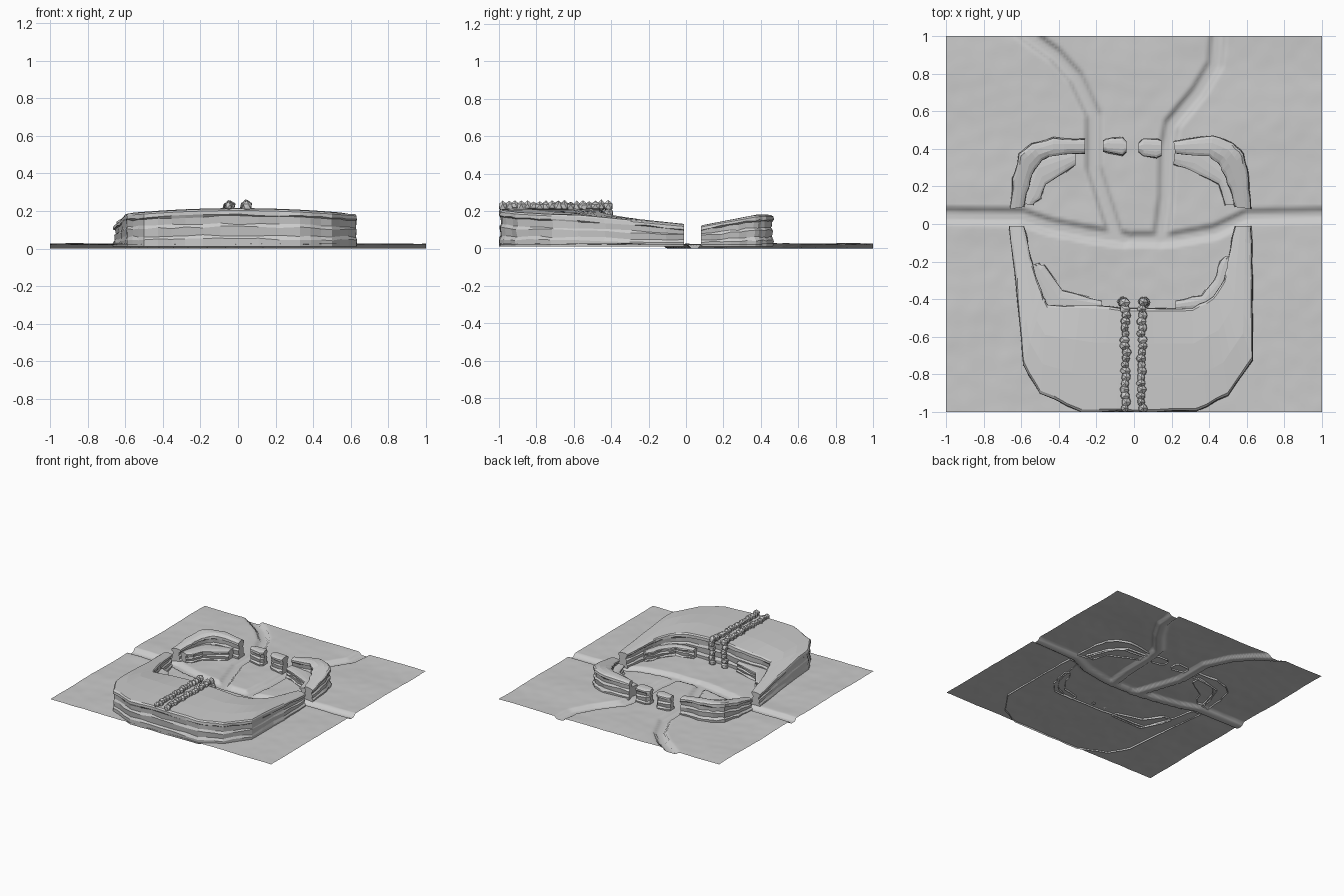
import bpy, bmesh, math, random
from mathutils import Vector, noise

if "Cube" in bpy.data.objects:
    bpy.data.objects.remove(bpy.data.objects["Cube"])

random.seed(4)
mat = bpy.data.materials.new("stone grey")
mat.diffuse_color = (0.6, 0.6, 0.6, 1)
mat.use_nodes = True
mat.node_tree.nodes["Principled BSDF"].inputs["Base Color"].default_value = mat.diffuse_color


def finish(bm, name, smooth=False):
    bmesh.ops.recalc_face_normals(bm, faces=bm.faces)
    me = bpy.data.meshes.new(name)
    for f in bm.faces:
        f.smooth = smooth
    bm.to_mesh(me)
    bm.free()
    me.materials.append(mat)
    ob = bpy.data.objects.new(name, me)
    bpy.context.collection.objects.link(ob)
    return ob


# Ground sheet with sunken stream beds
streams = [
    ([(.45, 1.05), (.43, .85), (.34, .7), (.2, .53), (.175, .4), (.17, .15), (.14, -.08)], .04),
    ([(-.63, 1.05), (-.42, .9), (-.31, .78), (-.215, .58), (-.215, .3), (-.15, .1), (-.1, -.05)], .04),
    ([(-1.05, .045), (-.6, .04), (-.45, -.01), (-.25, -.05), (-.05, -.08)], .04),
    ([(1.05, .05), (.6, .04), (.43, -.04), (.2, -.08), (0, -.08)], .035),
]


def seg_dist(p, a, b):
    a, b = Vector(a), Vector(b)
    d = b - a
    t = max(0, min(1, (p - a).dot(d) / d.length_squared))
    return (p - a - d * t).length


def ground_z(x, y):
    p = Vector((x, y))
    z = .026 + .007 * noise.noise(Vector((x * 3, y * 3, 1))) + .002 * noise.noise(Vector((x * 12, y * 12, 5)))
    d = min(seg_dist(p, a, b) - w for pts, w in streams for a, b in zip(pts, pts[1:]))
    t = max(0, min(1, (.008 - d) / .024))
    t = t * t * (3 - 2 * t)
    return z * (1 - t) + .003 * t


bm = bmesh.new()
bmesh.ops.create_grid(bm, x_segments=130, y_segments=130, size=1)
for v in bm.verts:
    v.co.z = ground_z(v.co.x, v.co.y)
low = min(v.co.z for v in bm.verts)
for v in bm.verts:
    v.co.z -= low
ground = finish(bm, "ground", True)
# keep the sheet facing up
if ground.data.polygons[0].normal.z < 0:
    ground.data.flip_normals()


# Layered cliff built between an outer and an inner rim line
def resample(pts, step):
    out = []
    for a, b in zip(pts, pts[1:]):
        out += [Vector(a).lerp(Vector(b), i / step) for i in range(step)]
    return out + [Vector(pts[-1])]


LAYERS = [(0, 0), (.2, -.004), (.3, .008), (.52, .002), (.6, .012), (.8, .008), (.84, -.002), (.95, 0), (1, .012)]


def cliff(name, outer, inner, height, step=3):
    bm = bmesh.new()
    rows = []
    for o, i in zip(resample(outer, step), resample(inner, step)):
        d = (i - o).normalized()
        j = random.uniform(-.004, .004)

        def side(rim, d):
            pts = []
            for t, off in LAYERS:
                q = rim + d * (off + j + random.uniform(-.002, .002))
                h = height(rim.x, rim.y)
                z = .01 + (h - .01) * t
                if 0 < t < .95:
                    z += random.uniform(-.005, .005)
                pts.append((q.x, max(-1, q.y), z))
            return pts
        mids = []
        for k in (.33, .66):
            q = o.lerp(i, k)
            mids.append((q.x, q.y, height(q.x, q.y) + .003))
        row = side(o, d) + mids + side(i, -d)[::-1]
        rows.append([bm.verts.new(c) for c in row])
    for a, b in zip(rows, rows[1:]):
        for k in range(len(a) - 1):
            bm.faces.new((a[k], a[k + 1], b[k + 1], b[k]))
    bm.faces.new(rows[0])
    bm.faces.new(rows[-1][::-1])
    return finish(bm, name)


def front_h(x, y):
    s = max(0, min(1, (y + .62) / .62))
    return .212 - .03 * min(1, (abs(x) / .62) ** 2) - .06 * s * min(1, abs(x) / .5)


def back_h(x, y):
    return .12 + .058 * min(1, max(0, (y - .08) / .3)) - .03 * max(0, 1 - (abs(x) - .2) / .2)


# Front plateau with two arms
cliff("front_plateau",
      [(-.66, -.01), (-.63, -.3), (-.6, -.62), (-.59, -.75), (-.5, -.9), (-.28, -.995), (0, -1),
       (.33, -.995), (.5, -.91), (.63, -.72), (.63, -.3), (.62, -.01)],
      [(-.59, -.01), (-.55, -.18), (-.52, -.28), (-.48, -.39), (-.46, -.43), (-.2, -.44), (0, -.45),
       (.31, -.45), (.42, -.39), (.48, -.3), (.5, -.2), (.54, -.01)], front_h)

# Back corner ridges
cliff("back_left_ridge",
      [(-.655, .08), (-.645, .24), (-.61, .37), (-.54, .425), (-.43, .455), (-.26, .45)],
      [(-.59, .09), (-.56, .2), (-.53, .29), (-.49, .34), (-.43, .365), (-.26, .375)], back_h)
cliff("back_right_ridge",
      [(.62, .08), (.61, .24), (.58, .37), (.53, .43), (.42, .465), (.21, .44)],
      [(.54, .09), (.51, .19), (.48, .27), (.45, .32), (.4, .365), (.22, .375)], back_h)

# Low ledges along the inner walls
ledge_h = lambda x, y: .095
cliff("front_left_ledge", [(-.52, -.21), (-.48, -.22), (-.38, -.355), (-.17, -.41)],
      [(-.55, -.22), (-.53, -.29), (-.45, -.46), (-.17, -.46)], ledge_h)
cliff("front_right_ledge", [(.49, -.17), (.46, -.2), (.43, -.3), (.36, -.38), (.22, -.41)],
      [(.52, -.18), (.51, -.25), (.48, -.36), (.4, -.45), (.22, -.46)], ledge_h)
cliff("back_left_ledge", [(-.54, .1), (-.5, .14), (-.47, .21), (-.31, .32)],
      [(-.6, .11), (-.58, .2), (-.53, .34), (-.31, .39)], ledge_h)
cliff("back_right_ledge", [(.49, .1), (.45, .21), (.3, .29), (.21, .32)],
      [(.56, .11), (.5, .28), (.38, .39), (.22, .4)], ledge_h)

# Two standing rocks in the back gap
pillar_h = lambda x, y: .135
cliff("left_standing_rock", [(-.165, .44), (-.145, .455), (-.06, .455), (-.04, .44)],
      [(-.165, .39), (-.145, .38), (-.06, .37), (-.04, .385)], pillar_h, 1)
cliff("right_standing_rock", [(.025, .43), (.05, .455), (.12, .455), (.145, .445)],
      [(.025, .385), (.05, .36), (.12, .35), (.145, .365)], pillar_h, 1)


# Stone walls across the plateau, tumbling down its inner face
def stone(bm, x, y, z, r):
    vs = bmesh.ops.create_icosphere(bm, subdivisions=1, radius=r)["verts"]
    s = Vector([random.uniform(.85, 1.15) for _ in range(3)])
    for v in vs:
        v.co = Vector(c * k * random.uniform(.88, 1.12) for c, k in zip(v.co, s)) + Vector((x, y, z))
        v.co.y = max(-1, v.co.y)


for name, x in (("left_stone_wall", -.045), ("right_stone_wall", .042)):
    bm = bmesh.new()
    y = -.98
    while y < -.44:
        stone(bm, x + random.uniform(-.006, .006), y, .226 + random.uniform(-.004, .004), .026)
        y += .033
    z = .04
    while z < .23:
        stone(bm, x * 1.25 + random.uniform(-.006, .006), -.415 + random.uniform(-.008, .008), z, .029)
        z += .037
    finish(bm, name)
